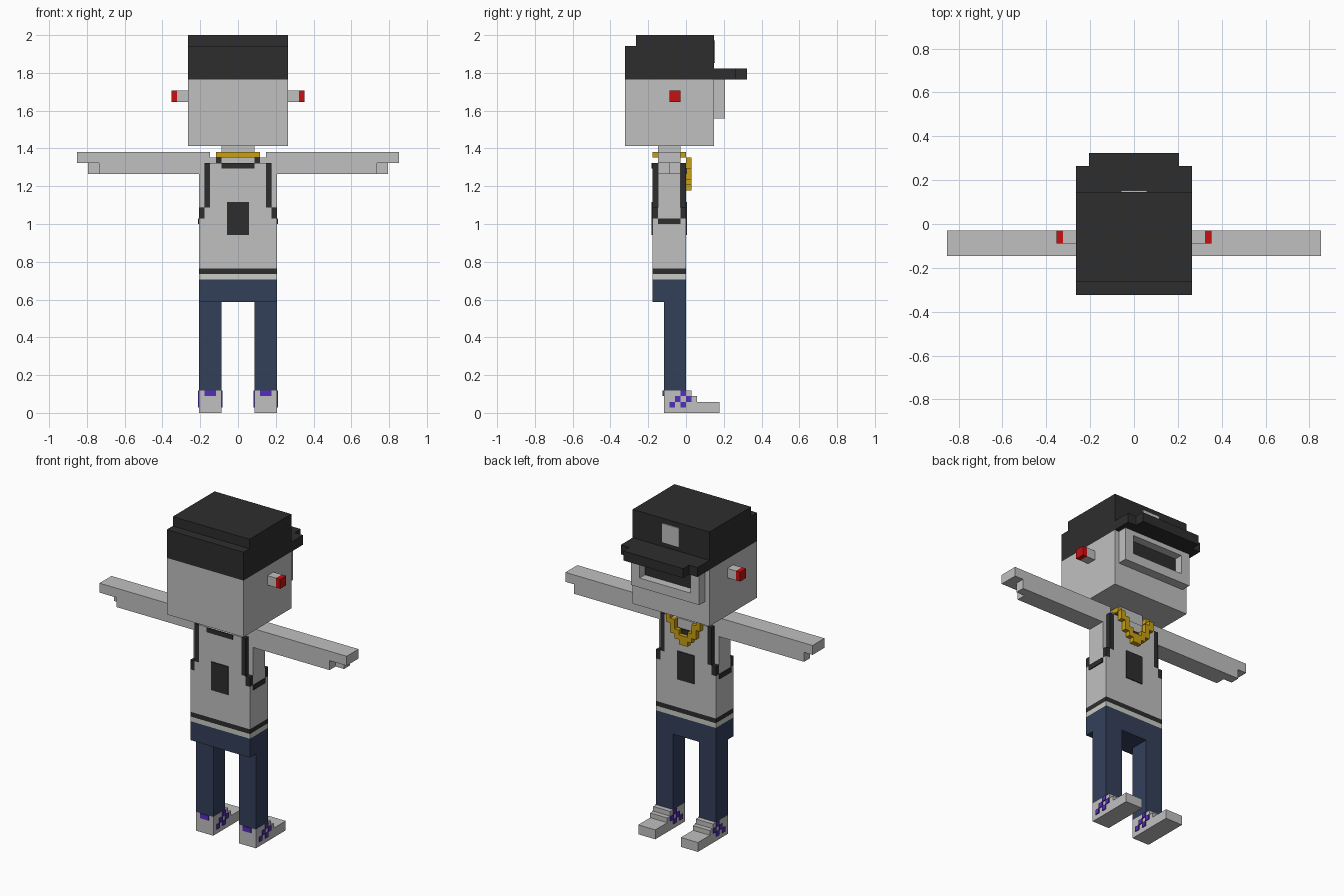
import bpy, bmesh

if "Cube" in bpy.data.objects:
    bpy.data.objects.remove(bpy.data.objects["Cube"])

U = 1 / 34      # one block of the design grid
T = 0.2         # thickness of painted plates, in blocks (under 0.01 units)


def material(name, r, g, b):
    m = bpy.data.materials.new(name)
    m.diffuse_color = (r, g, b, 1)
    m.use_nodes = True
    m.node_tree.nodes["Principled BSDF"].inputs["Base Color"].default_value = m.diffuse_color
    return m


GREY = material("light_grey", 0.53, 0.53, 0.53)
BLACK = material("charcoal", 0.027, 0.027, 0.027)
NAVY = material("navy", 0.033, 0.05, 0.102)
RED = material("red", 0.58, 0.005, 0.005)
GOLD = material("gold", 0.58, 0.35, 0.007)
PURPLE = material("purple", 0.09, 0.026, 0.51)
PALE = material("pale_trim", 0.58, 0.61, 0.55)


def part(name, mat, boxes, mirror=False):
    """One object from boxes (x0, x1, y0, y1, z0, z1) in blocks."""
    bm = bmesh.new()
    if mirror:
        boxes = boxes + [(-b[1], -b[0], *b[2:]) for b in boxes]
    for x0, x1, y0, y1, z0, z1 in boxes:
        verts = bmesh.ops.create_cube(bm, size=1)["verts"]
        for v in verts:
            v.co.x = (x0 if v.co.x < 0 else x1) * U
            v.co.y = (y0 if v.co.y < 0 else y1) * U
            v.co.z = (z0 if v.co.z < 0 else z1) * U
    me = bpy.data.meshes.new(name)
    bm.to_mesh(me)
    bm.free()
    me.materials.append(mat)
    ob = bpy.data.objects.new(name, me)
    bpy.context.collection.objects.link(ob)
    return ob


# Shoes with stepped toes
part("shoes", GREY, [(3, 7, -4, 6, 0, 2), (3, 7, -4, 2, 2, 3),
                     (3, 7, -4, 1, 3, 4)], True)
checks = []
for y, z in [(-3, 1), (-2, 2), (-1, 3), (-1, 1), (0, 2)]:
    checks += [(x, x + T, y, y + 1, z, z + 1) for x in (7, 3 - T)]
part("shoe_checks", PURPLE, checks, True)
part("heel_tabs", PURPLE, [(4, 6, -4 - T, -4, 3, 4)], True)

# Trousers
part("trouser_legs", NAVY, [(3, 7, -4, 0, 4, 20)], True)
part("trouser_hips", NAVY, [(-7, 7, -6, 0, 20, 24)])

# Sleeveless shirt
part("shirt_hem", PALE, [(-7, 7, -6, 0, 24, 25)])
part("shirt_stripe", BLACK, [(-7, 7, -6, 0, 25, 26)])
part("shirt_body", GREY, [(-7, 7, -6, 0, 26, 35)])
part("shirt_panels", GREY, [(-6, 6, y, y + 1, 35, 37) for y in (-6, -1)]
     + [(-5, 5, y, y + 1, 37, 45) for y in (-6, -1)])
trim = [(7, 7 + T, -5, -1, 34, 35), (3, 4, -5, -1, 45, 46)]
for y in (-6, -1):
    trim += [(5, 6, y, y + 1, 37, 45), (6, 7, y, y + 1, 35, 37)]
part("armhole_trim", BLACK, trim, True)
part("back_collar", BLACK, [(-3, 3, -6 - T, -6, 44, 45)])
part("front_collar", BLACK, [(2, 3, 0, T, 43, 45), (0, 2, 0, T, 42, 43)], True)
part("shirt_patches", BLACK, [(-2, 2, -6 - T, -6, 32, 38),
                              (-2, 2, 0, T, 32, 38)])

# Upper body, arms, hands and neck
part("chest", GREY, [(-7, 7, -5, -1, 35, 43), (-5, 5, -5, -1, 43, 45)])
part("shoulders", GREY, [(4, 5, -5, -1, 45, 46)], True)
part("arms", GREY, [(5, 25, -5, -1, 43, 47)], True)
part("hands", GREY, [(25, 29, -5, -1, 45, 47), (25, 27, -3, -1, 43, 45)], True)
part("neck", GREY, [(-3, 3, -5, -1, 45, 48)])

# Neck chain: ring around the neck and stepped drop on the chest
part("chain", GOLD, [(0, 4, -6, -5, 46, 47), (3, 4, -5, 0, 46, 47),
                     (3, 4, 0, 1, 44, 46), (2, 3, 0, 1, 42, 45),
                     (1, 2, 0, 1, 41, 43), (0, 1, 0, 1, 40, 42)], True)

# Head with side bolts
part("head", GREY, [(-9, 9, -11, 5, 48, 60)])
part("ear_stems", GREY, [(9, 11, -3, -1, 56, 58)], True)
part("ear_tips", RED, [(11, 12, -3, -1, 56, 58)], True)

# Goggles: frame around a recessed dark lens
part("goggle_frame", GREY, [(-8, 8, 5, 7, 53, 55), (-8, 8, 5, 7, 59, 60),
                            (-8, -6, 5, 7, 55, 59), (6, 8, 5, 7, 55, 59)])
part("goggle_lens", BLACK, [(-6, 6, 5, 5 + T, 55, 59)])

# Cap with stepped brim and plain square badge
part("cap_crown", BLACK, [(-9, 9, -9, 5, 60, 68), (-9, 9, -11, -9, 60, 66)])
part("cap_brim", BLACK, [(-9, 9, 5, 9, 60, 62), (-7, 7, 9, 11, 60, 62)])
part("cap_badge", GREY, [(-2, 2, 5, 5 + T, 63, 67)])
